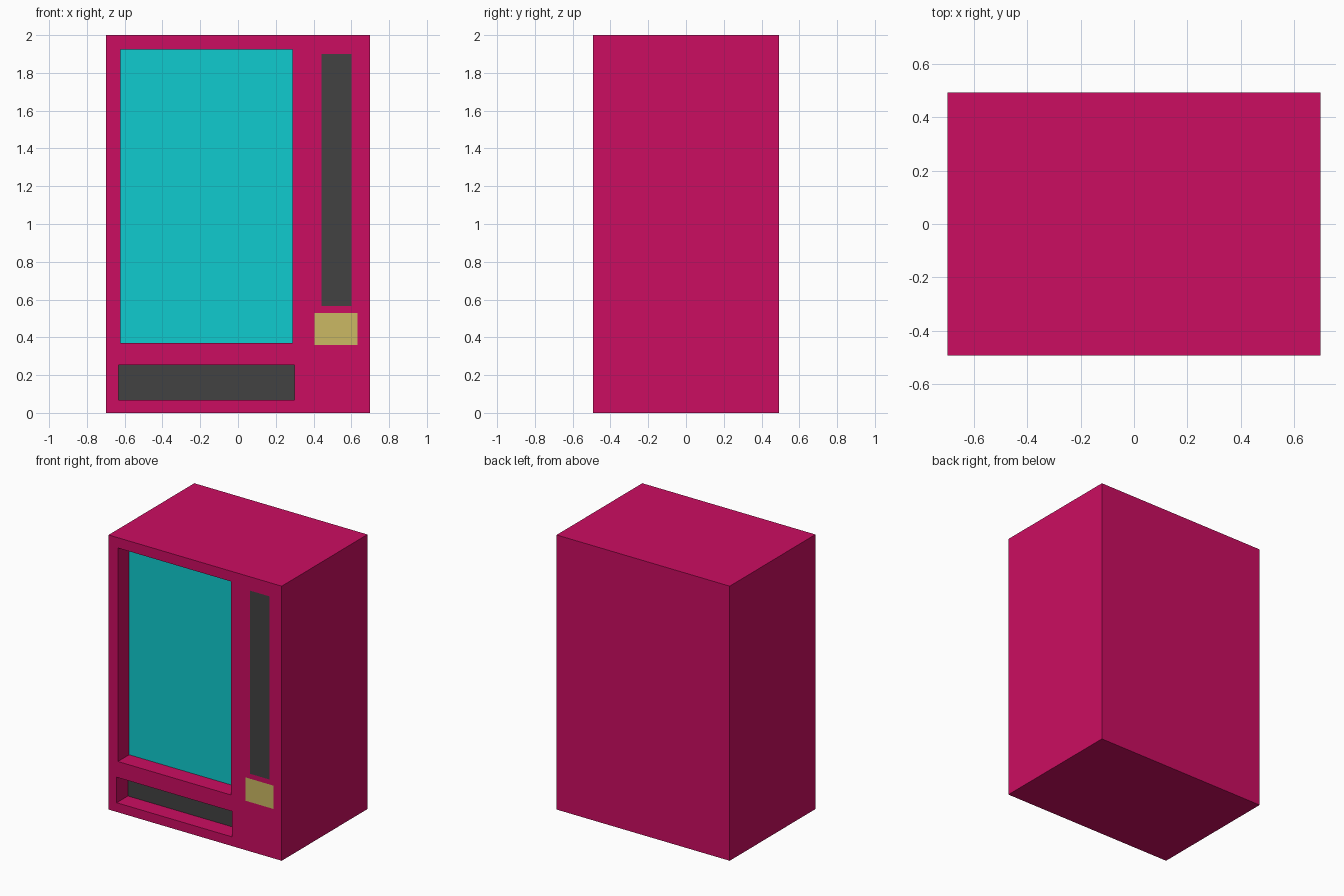
import bpy

if "Cube" in bpy.data.objects:
    bpy.data.objects.remove(bpy.data.objects["Cube"])

W, D, H = 1.395, 0.986, 2.0
FRONT = -D / 2
RECESS = 0.13
EPS = 0.001


def material(name, color):
    m = bpy.data.materials.new(name)
    m.diffuse_color = (*color, 1)
    m.use_nodes = True
    m.node_tree.nodes["Principled BSDF"].inputs["Base Color"].default_value = m.diffuse_color
    return m


def box(name, x0, x1, y0, y1, z0, z1, mat=None):
    bpy.ops.mesh.primitive_cube_add(
        size=1, location=((x0 + x1) / 2, (y0 + y1) / 2, (z0 + z1) / 2))
    ob = bpy.context.object
    ob.name = name
    ob.scale = (x1 - x0, y1 - y0, z1 - z0)
    bpy.ops.object.transform_apply(location=False, rotation=False, scale=True)
    if mat:
        ob.data.materials.append(mat)
    return ob


def panel(name, x0, x1, z0, z1, y, mat):
    """Flat sheet facing the front."""
    me = bpy.data.meshes.new(name)
    me.from_pydata([(x0, y, z0), (x1, y, z0), (x1, y, z1), (x0, y, z1)],
                   [], [(0, 1, 2, 3)])
    me.materials.append(mat)
    ob = bpy.data.objects.new(name, me)
    bpy.context.collection.objects.link(ob)
    return ob


pink = material("pink_paint", (0.60, 0.004, 0.12))
cyan = material("cyan_glass", (0.005, 0.60, 0.62))
dark = material("dark_panel", (0.055, 0.055, 0.055))
brass = material("brass_plate", (0.60, 0.48, 0.125))

# Cabinet
cabinet = box("cabinet", -W / 2, W / 2, FRONT, D / 2, 0, H, pink)

# Recessed display window and collection slot
recesses = [
    ("display_window", -0.622, 0.289, 0.37, 1.925, cyan),
    ("collection_slot", -0.632, 0.298, 0.067, 0.253, dark),
]
for name, x0, x1, z0, z1, mat in recesses:
    cutter = box(name + "_cutter", x0, x1, FRONT - 0.1, FRONT + RECESS, z0, z1, pink)
    cutter.hide_render = True
    mod = cabinet.modifiers.new(name, 'BOOLEAN')
    mod.operation = 'DIFFERENCE'
    mod.solver = 'EXACT'
    mod.object = cutter
    bpy.context.view_layer.objects.active = cabinet
    bpy.ops.object.modifier_apply(modifier=mod.name)
    bpy.data.objects.remove(cutter)
    panel(name, x0, x1, z0, z1, FRONT + RECESS - EPS, mat)

# Flush control strip and coin plate
panel("control_strip", 0.443, 0.60, 0.566, 1.90, FRONT - EPS, dark)
panel("coin_plate", 0.406, 0.632, 0.36, 0.53, FRONT - EPS, brass)
